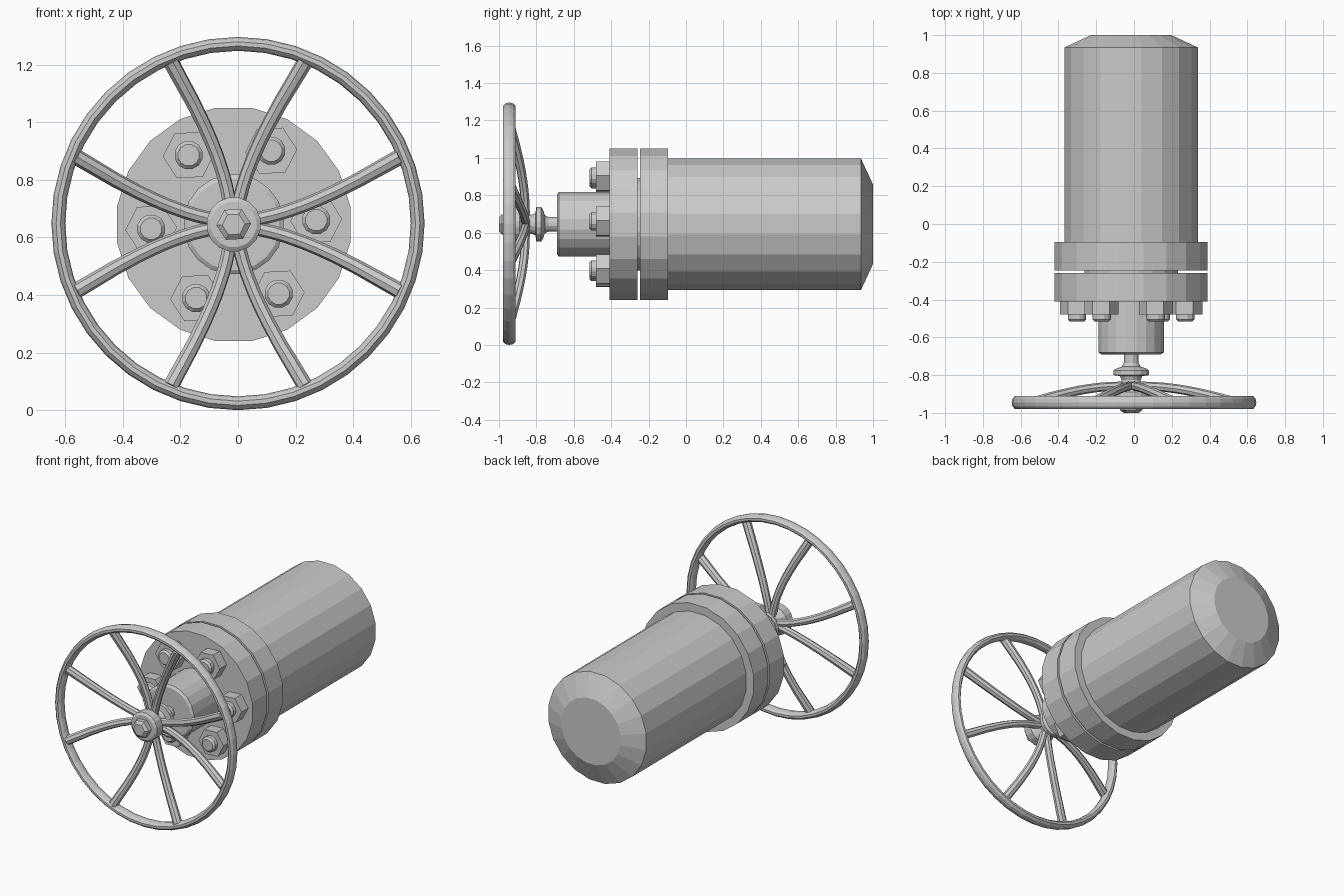
import bpy, bmesh
from math import sin, cos, pi, radians

if "Cube" in bpy.data.objects:
    bpy.data.objects.remove(bpy.data.objects["Cube"])

CX, CZ = -0.015, 0.645      # main axis, running along y


def lathe(name, prof, n, cx=CX, cz=CZ, phase=0.5, closed=False):
    """Revolve (radius, y) points around the y direction."""
    bm = bmesh.new()
    rings = []
    for r, y in prof:
        rings.append([bm.verts.new((cx + r * cos(2 * pi * (i + phase) / n), y,
                                    cz + r * sin(2 * pi * (i + phase) / n))) for i in range(n)])
    pairs = list(zip(rings, rings[1:]))
    if closed:
        pairs.append((rings[-1], rings[0]))
    else:
        bm.faces.new(rings[0])
        bm.faces.new(rings[-1])
    for a, b in pairs:
        for i in range(n):
            j = (i + 1) % n
            bm.faces.new((a[i], a[j], b[j], b[i]))
    bmesh.ops.recalc_face_normals(bm, faces=bm.faces)
    me = bpy.data.meshes.new(name)
    bm.to_mesh(me)
    bm.free()
    ob = bpy.data.objects.new(name, me)
    bpy.context.collection.objects.link(ob)
    return ob


def spoke(name, pts, radii):
    """Tapered round bar along a smooth path."""
    cu = bpy.data.curves.new(name, 'CURVE')
    cu.dimensions = '3D'
    cu.bevel_depth = 1.0
    cu.bevel_resolution = 2
    cu.use_fill_caps = True
    sp = cu.splines.new('BEZIER')
    sp.resolution_u = 3
    sp.bezier_points.add(len(pts) - 1)
    for bp, p, r in zip(sp.bezier_points, pts, radii):
        bp.co = p
        bp.radius = r
        bp.handle_left_type = bp.handle_right_type = 'AUTO'
    sp.use_smooth = False
    ob = bpy.data.objects.new(name, cu)
    bpy.context.collection.objects.link(ob)


# Main pipe with chamfered end
lathe("pipe_body", [(0.357, -0.12), (0.357, 0.935), (0.215, 1.0)], 20)

# Two flanges with a recessed gasket between
lathe("rear_flange", [(0.41, -0.245), (0.41, -0.095)], 20)
lathe("gasket", [(0.25, -0.28), (0.25, -0.22)], 20)
lathe("front_flange", [(0.41, -0.41), (0.41, -0.26)], 20)

# Bonnet and stem
lathe("bonnet", [(0.16, -0.69), (0.175, -0.68), (0.175, -0.40)], 20)
lathe("stem", [(0.04, -0.96), (0.04, -0.65)], 12)
lathe("stem_collar", [(0.05, -0.83), (0.06, -0.805), (0.095, -0.80), (0.095, -0.775),
                      (0.08, -0.765), (0.05, -0.755), (0.04, -0.735)], 16)

# Six nuts and studs around the front flange
for i in range(6):
    a = radians(3 + 60 * i)
    x, z = CX + 0.287 * cos(a), CZ + 0.287 * sin(a)
    lathe(f"flange_nut_{i}", [(0.09, -0.48), (0.09, -0.40)], 6, x, z, 0.05)
    lathe(f"flange_stud_{i}", [(0.038, -0.517), (0.05, -0.505), (0.05, -0.46)], 12, x, z)

# Handwheel rim: oval section
section = [(0.624 + 0.024 * cos(2 * pi * k / 10), -0.945 + 0.035 * sin(2 * pi * k / 10))
           for k in range(10)]
lathe("wheel_rim", section, 40, 0, 0.648, 0, closed=True)

# Wheel hub and end nut
lathe("wheel_hub", [(0.08, -0.955), (0.095, -0.945), (0.095, -0.89), (0.055, -0.85),
                    (0.05, -0.82)], 16)
lathe("wheel_nut", [(0.04, -1.0), (0.06, -0.985), (0.06, -0.94)], 6, phase=0.05)

# Eight spokes in four pairs, dished back towards the hub
path = [(0.05, 11, -0.858), (0.18, 13.5, -0.865), (0.36, 18, -0.893), (0.61, 22.5, -0.953)]
for q in range(4):
    for s in (-1, 1):
        pts = []
        for r, deg, y in path:
            a = q * pi / 2 + s * radians(deg)
            t = 1 - r / 0.61        # shift from rim centre to hub centre
            pts.append((CX * t + r * cos(a), y, 0.647 + r * sin(a)))
        spoke(f"wheel_spoke_{q}_{'a' if s < 0 else 'b'}", pts, (0.024, 0.024, 0.025, 0.028))
